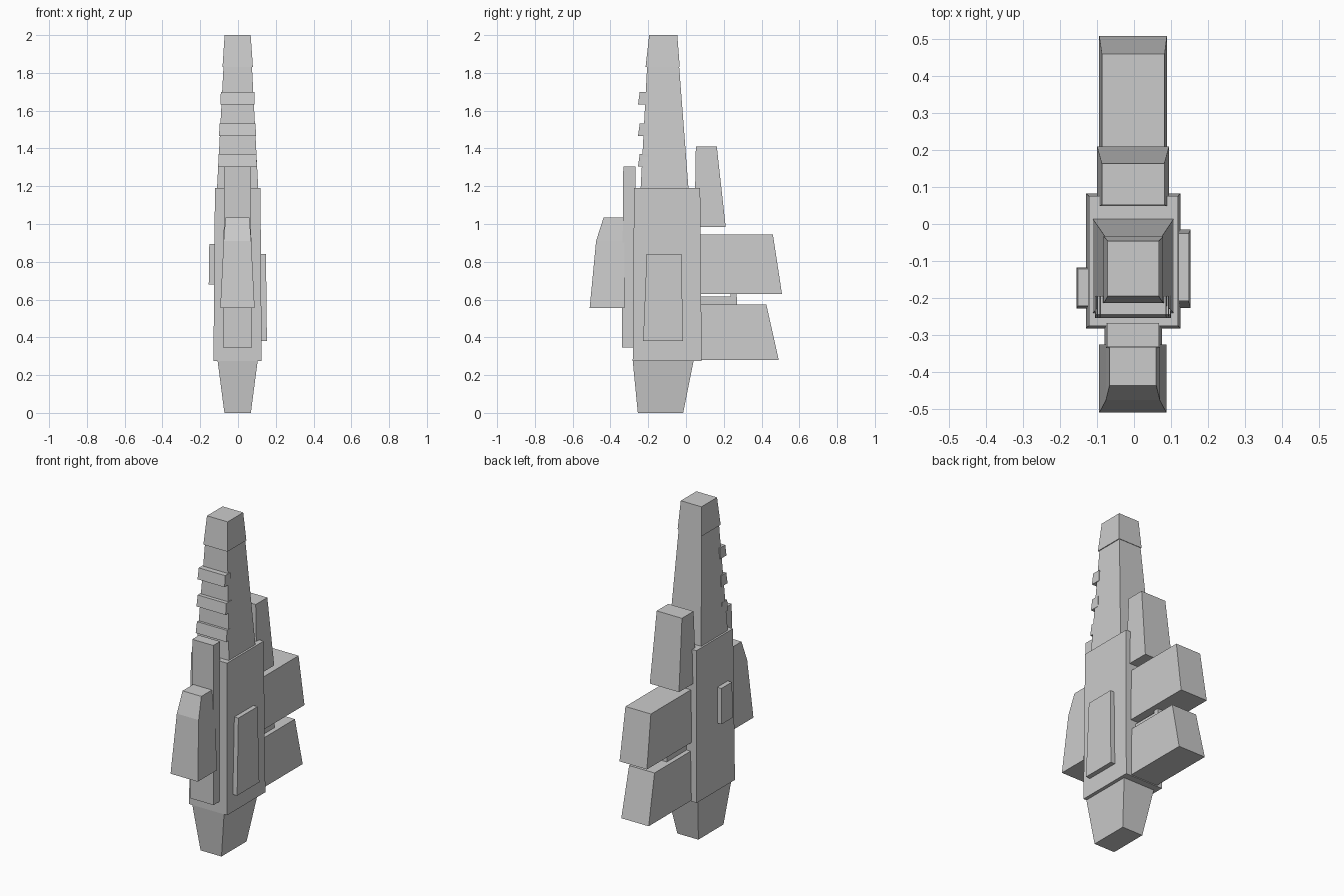
import bpy, bmesh


def loft(name, *sections):
    """Stack of rectangular sections, each (z, x0, x1, y0, y1), closed at both ends."""
    bm = bmesh.new()
    rings = [[bm.verts.new(p) for p in ((x0, y0, z), (x1, y0, z), (x1, y1, z), (x0, y1, z))]
             for z, x0, x1, y0, y1 in sections]
    bm.faces.new(rings[0][::-1])
    bm.faces.new(rings[-1])
    for a, b in zip(rings, rings[1:]):
        for i in range(4):
            j = (i + 1) % 4
            bm.faces.new((a[i], a[j], b[j], b[i]))
    mesh = bpy.data.meshes.new(name)
    bm.to_mesh(mesh)
    bm.free()
    obj = bpy.data.objects.new(name, mesh)
    bpy.context.collection.objects.link(obj)
    return obj


# Main tower: tapered foot, hull, spire and slightly overhanging tip
loft("foot", (0, -.072, .068, -.255, -.015), (.275, -.108, .104, -.282, .04))
loft("hull", (.275, -.13, .125, -.282, .083), (1.19, -.122, .119, -.275, .075))
loft("spire", (1.19, -.111, .107, -.24, .013), (1.83, -.077, .074, -.206, -.036))
loft("spire_tip", (1.83, -.082, .079, -.214, -.033), (2.0, -.071, .067, -.195, -.046))

# Ribs across the front of the spire
for i, (z, w) in enumerate(((1.305, .103), (1.467, .098), (1.633, .091))):
    loft(f"spire_rib_{i + 1}", (z, -w - .002, w - .003, -.254, -.195),
         (z + .066, -w, w - .005, -.245, -.195))

# Front plate and the pod hanging from it
loft("front_plate", (.345, -.08, .075, -.34, -.27), (1.305, -.073, .067, -.332, -.267))
loft("front_pod", (.555, -.094, .088, -.51, -.325), (.91, -.076, .07, -.476, -.325),
     (1.035, -.066, .06, -.436, -.325))

# Side panels
loft("right_panel", (.38, .1, .153, -.227, -.015), (.84, .1, .148, -.208, -.025))
loft("left_panel", (.68, -.155, -.1, -.228, -.118), (.895, -.152, -.1, -.222, -.121))

# Rear fin and two rear pods
loft("rear_fin", (.985, -.1, .095, .045, .21), (1.41, -.087, .082, .052, .163))
loft("upper_rear_pod", (.63, -.094, .089, .06, .508), (.945, -.087, .083, .06, .46))
loft("lower_rear_pod", (.28, -.094, .089, .06, .491), (.575, -.087, .083, .06, .425))

# Bracket joining the rear pods
loft("bracket_bar", (.56, -.06, .055, .06, .27), (.615, -.06, .055, .06, .268))
loft("bracket_post", (.56, -.06, .055, .235, .27), (.64, -.06, .055, .235, .268))
